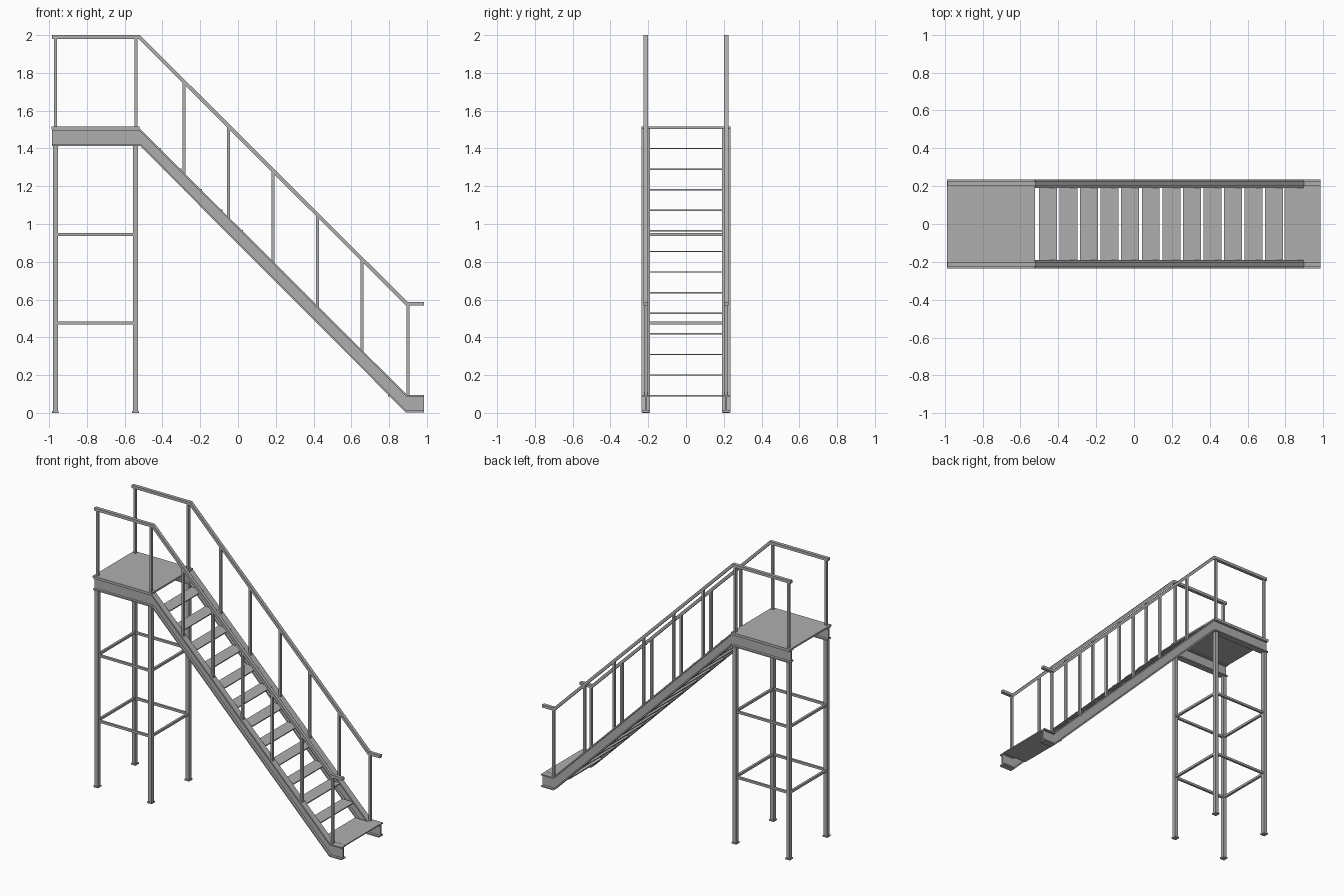
import bpy, bmesh
from mathutils import Vector

if "Cube" in bpy.data.objects:
    bpy.data.objects.remove(bpy.data.objects["Cube"])

# Dark grey steel
steel = bpy.data.materials.new("dark_grey_steel")
steel.diffuse_color = (0.43, 0.43, 0.43, 1)
steel.use_nodes = True
steel.node_tree.nodes["Principled BSDF"].inputs["Base Color"].default_value = steel.diffuse_color


def finish(bm, name):
    bmesh.ops.recalc_face_normals(bm, faces=bm.faces)
    me = bpy.data.meshes.new(name)
    bm.to_mesh(me)
    bm.free()
    me.materials.append(steel)
    ob = bpy.data.objects.new(name, me)
    bpy.context.collection.objects.link(ob)
    return ob


def box(name, x0, x1, y0, y1, z0, z1):
    bm = bmesh.new()
    bmesh.ops.create_cube(bm, size=1)
    for v in bm.verts:
        v.co = ((x0 + x1) / 2 + v.co.x * (x1 - x0),
                (y0 + y1) / 2 + v.co.y * (y1 - y0),
                (z0 + z1) / 2 + v.co.z * (z1 - z0))
    return finish(bm, name)


def offset(path, d):
    """Mitred offset of an xz path, d measured upward from the line."""
    pts = [Vector(p) for p in path]
    norms = []
    for a, b in zip(pts, pts[1:]):
        t = (b - a).normalized()
        norms.append(Vector((-t.y, t.x)))
    out = []
    for i, p in enumerate(pts):
        n0, n1 = norms[max(i - 1, 0)], norms[min(i, len(norms) - 1)]
        m = (n0 + n1).normalized()
        out.append(p + m * (d / m.dot(n0)))
    return out


def band(name, lower, upper, y0, y1):
    """Solid between two xz paths, extruded from y0 to y1."""
    bm = bmesh.new()
    rows = [[bm.verts.new((p[0], y, p[1])) for p in path]
            for path, y in ((lower, y0), (upper, y0), (upper, y1), (lower, y1))]
    for k in range(4):
        a, b = rows[k], rows[(k + 1) % 4]
        for i in range(len(a) - 1):
            bm.faces.new((a[i], a[i + 1], b[i + 1], b[i]))
    for i in (0, -1):
        bm.faces.new([r[i] for r in rows])
    return finish(bm, name)


YC = 0.212   # centre line of stringers, rails and legs
top = [(-0.985, 1.505), (-0.520, 1.505), (0.895, 0.095), (0.985, 0.095)]
bottom = [(-0.985, 1.414), (-0.519, 1.414), (0.888, 0.003), (0.985, 0.003)]
rail = [(-0.985, 2.0), (-0.519, 2.0), (0.897, 0.588), (0.985, 0.588)]
post_x = [-0.965, -0.541, -0.285, -0.05, 0.186, 0.421, 0.656, 0.9]
leg_x = [-0.967, -0.542]


def height(path, x):
    for (xa, za), (xb, zb) in zip(path, path[1:]):
        if xa <= x <= xb:
            return za + (zb - za) * (x - xa) / (xb - xa)


for s, side in ((-1, "front"), (1, "back")):
    y = s * YC
    # I-section stringer
    band(side + "_stringer_top_flange", offset(top, -0.009), top, y - 0.0225, y + 0.0225)
    band(side + "_stringer_bottom_flange", bottom, offset(bottom, 0.009), y - 0.0225, y + 0.0225)
    band(side + "_stringer_web", offset(bottom, 0.008), offset(top, -0.008), y - 0.005, y + 0.005)
    # Handrail and posts
    band(side + "_handrail", offset(rail, -0.02), rail, y - 0.012, y + 0.012)
    for x in post_x:
        box(side + "_rail_post", x - 0.008, x + 0.008, y - 0.009, y + 0.009,
            height(top, x) - 0.008, height(rail, x) - 0.014)
    # Legs with foot plates, and long braces
    for x in leg_x:
        box(side + "_leg", x - 0.013, x + 0.013, y - 0.014, y + 0.014, 0.005, 1.416)
        box(side + "_foot_plate", x - 0.018, x + 0.018, y - 0.019, y + 0.019, 0, 0.01)
    for z in (0.475, 0.945):
        box(side + "_leg_brace", leg_x[0], leg_x[1], y - 0.008, y + 0.008, z - 0.008, z + 0.008)

# Cross braces between the front and back legs
for x in leg_x:
    for z in (0.475, 0.945):
        box("cross_brace", x - 0.008, x + 0.008, -YC, YC, z - 0.008, z + 0.008)

# Platform deck and bottom landing plate
box("platform_deck", -0.988, -0.522, -0.2345, 0.2345, 1.503, 1.515)
box("landing_plate", 0.795, 0.985, -0.191, 0.191, 0.088, 0.096)

# Treads between the stringers
for i in range(12):
    x = -0.502 + i * 0.1086
    z = 1.403 - i * 0.109
    box("tread", x, x + 0.095, -0.191, 0.191, z - 0.007, z)
